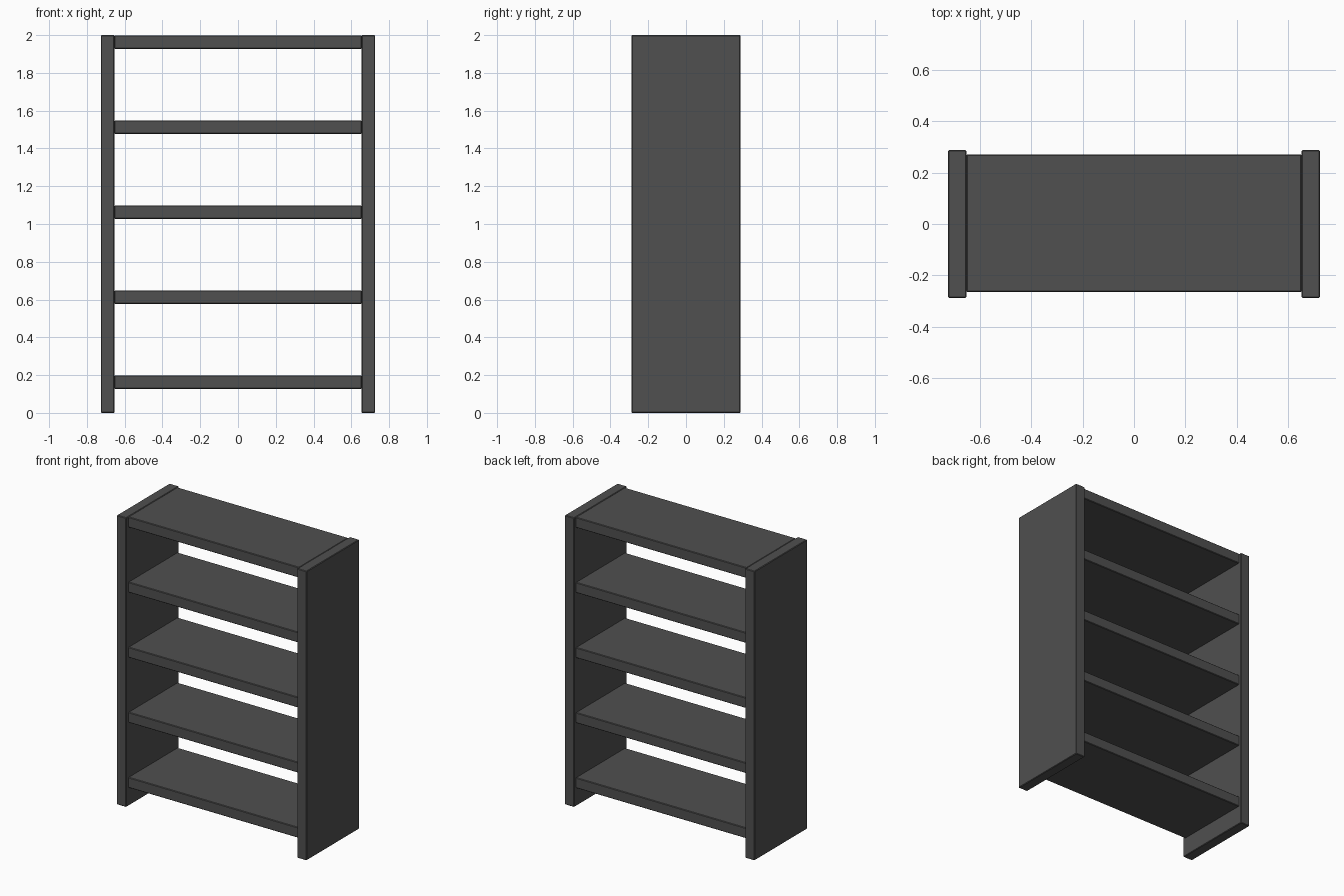
import bpy

if "Cube" in bpy.data.objects:
    bpy.data.objects.remove(bpy.data.objects["Cube"])

dark = bpy.data.materials.new("dark_grey")
dark.diffuse_color = (0.08, 0.08, 0.08, 1)
dark.use_nodes = True
dark.node_tree.nodes["Principled BSDF"].inputs["Base Color"].default_value = dark.diffuse_color


def board(name, size, location):
    """Rectangular board with a tiny chamfer on every edge."""
    bpy.ops.mesh.primitive_cube_add(size=1, location=location)
    ob = bpy.context.object
    ob.name = name
    ob.scale = size
    bpy.ops.object.transform_apply(location=False, rotation=False, scale=True)
    bevel = ob.modifiers.new("edge_chamfer", 'BEVEL')
    bevel.width = 0.004
    bevel.segments = 1
    ob.data.materials.append(dark)
    return ob


THICK = 0.072
HALF_WIDTH = 0.726
INNER = HALF_WIDTH - THICK

# Upright side panels
for side, s in (("left", -1), ("right", 1)):
    board(f"{side}_side_panel", (THICK, 0.576, 2.0),
          (s * (HALF_WIDTH - THICK / 2), 0, 1.0))

# Five evenly spaced shelves, the top one flush with the panels
for i in range(5):
    board(f"shelf_{i + 1}", (2 * INNER, 0.538, THICK),
          (0, 0.003, 0.163 + 0.45 * i))
